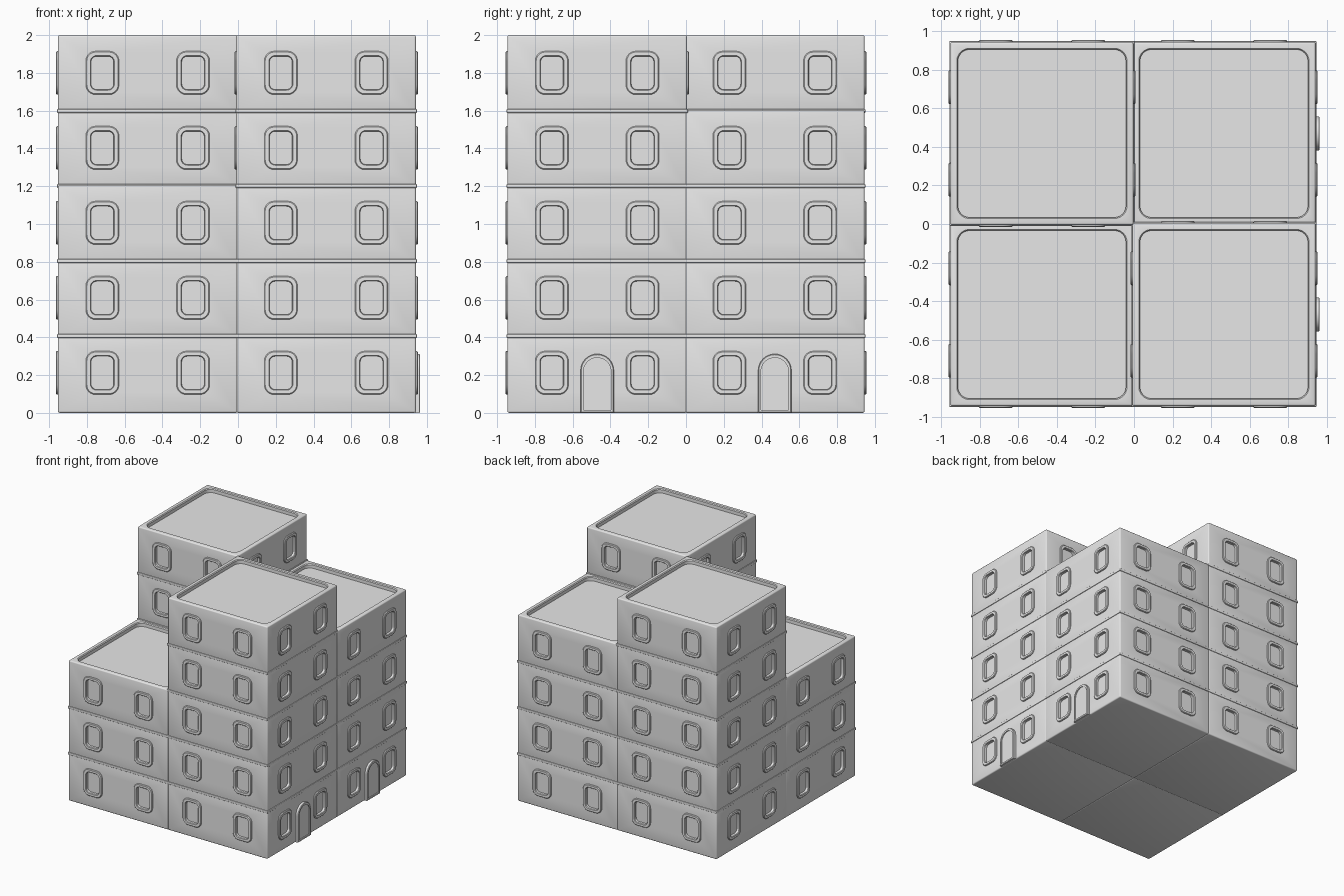
import bpy
import bmesh
from math import cos, sin, pi, radians
from mathutils import Matrix, Vector

if "Cube" in bpy.data.objects:
    bpy.data.objects.remove(bpy.data.objects["Cube"])

PITCH, HEIGHT, HALF = 0.397, 0.412, 0.475
WINDOW_Z, WINDOW_X = 0.212, 0.24

grey = bpy.data.materials.new("light_grey")
grey.use_nodes = True
grey.diffuse_color = (0.8, 0.8, 0.8, 1)
grey.node_tree.nodes["Principled BSDF"].inputs["Base Color"].default_value = grey.diffuse_color


def rounded_rect(w, h, r, n=6):
    points = []
    for k, (sx, sy) in enumerate([(1, 1), (-1, 1), (-1, -1), (1, -1)]):
        for i in range(n + 1):
            a = pi / 2 * (k + i / n)
            points.append((sx * (w / 2 - r) + r * cos(a), sy * (h / 2 - r) + r * sin(a)))
    return points


def arch(w, bottom, top, n=16):
    r = w / 2
    curve = [(r * cos(pi * i / n), top - r + r * sin(pi * i / n)) for i in range(n + 1)]
    return curve + [(-r, bottom), (r, bottom)]


def loft(bm, matrix, loops, closed=False):
    """Join outlines placed at rising or sinking depths and cap the last one."""
    rings = [[bm.verts.new(matrix @ Vector((u, v, w))) for u, v in outline]
             for outline, w in loops]
    for a, b in zip(rings, rings[1:]):
        for i in range(len(a)):
            j = (i + 1) % len(a)
            bm.faces.new((a[i], a[j], b[j], b[i]))
    bm.faces.new(rings[-1])
    if closed:
        bm.faces.new(rings[0][::-1])


def box(bm, half, z0, z1, bevel):
    size = Matrix.Diagonal((2 * half, 2 * half, z1 - z0, 1))
    made = bmesh.ops.create_cube(bm, size=1, matrix=Matrix.Translation((0, 0, (z0 + z1) / 2)) @ size)
    edges = {e for v in made["verts"] for e in v.link_edges}
    bmesh.ops.bevel(bm, geom=list(edges), offset=bevel, segments=3, profile=0.5, affect='EDGES')


def make(name, bm, smooth=True):
    mesh = bpy.data.meshes.new(name)
    bm.to_mesh(mesh)
    bm.free()
    mesh.materials.append(grey)
    ob = bpy.data.objects.new(name, mesh)
    bpy.context.collection.objects.link(ob)
    if smooth:
        shade(ob)
    return ob


def select(ob):
    bpy.ops.object.select_all(action='DESELECT')
    ob.select_set(True)
    bpy.context.view_layer.objects.active = ob


def shade(ob):
    select(ob)
    bpy.ops.object.shade_smooth_by_angle(angle=radians(35))


def cut(ob, cutter):
    mod = ob.modifiers.new("cut", 'BOOLEAN')
    mod.operation, mod.object, mod.solver = 'DIFFERENCE', cutter, 'EXACT'
    select(ob)
    bpy.ops.object.modifier_apply(modifier=mod.name)
    bpy.data.objects.remove(cutter)


def wall(side, x, z):
    """Frame on a wall: u along it, v up, w outward."""
    local = Matrix(((1, 0, 0, x), (0, 0, -1, -HALF), (0, 1, 0, z), (0, 0, 0, 1)))
    return Matrix.Rotation(side * pi / 2, 4, 'Z') @ local


window_spots = [wall(s, x, WINDOW_Z) for s in range(4) for x in (-WINDOW_X, WINDOW_X)]


# One storey block with eight window openings; the top storey also has a sunken roof
def storey(name, roof):
    bm = bmesh.new()
    box(bm, HALF, 0, HEIGHT, 0.01)
    ob = make(name, bm, smooth=False)
    bm = bmesh.new()
    hole = rounded_rect(0.15, 0.205, 0.04)
    for spot in window_spots:
        loft(bm, spot, [(hole, -0.025), (hole, 0.03)], closed=True)
    if roof:
        low, high = rounded_rect(0.872, 0.872, 0.06), rounded_rect(0.884, 0.884, 0.066)
        loft(bm, Matrix.Translation((0, 0, HEIGHT)),
             [(low, -0.035), (low, -0.007), (high, 0), (high, 0.03)], closed=True)
    cut(ob, make("cutter", bm, smooth=False))
    shade(ob)
    return ob


# Raised window frames with sunken panes, shared by every storey
def window_set():
    bm = bmesh.new()
    outer, edge = rounded_rect(0.176, 0.23, 0.052), rounded_rect(0.166, 0.22, 0.047)
    lip, inner = rounded_rect(0.128, 0.184, 0.034), rounded_rect(0.12, 0.176, 0.03)
    for spot in window_spots:
        loft(bm, spot, [(outer, -0.005), (outer, 0.006), (edge, 0.011),
                        (lip, 0.011), (inner, 0.006), (inner, -0.014)])
    return make("window_frames", bm)


# Thin ledge where two storeys meet
def ledge():
    bm = bmesh.new()
    box(bm, HALF + 0.005, 0, 0.02, 0.004)
    return make("storey_ledge", bm)


templates = {"storey": storey("storey", False), "top_storey": storey("top_storey", True),
             "window_frames": window_set(), "storey_ledge": ledge()}
meshes = {name: ob.data for name, ob in templates.items()}
for ob in templates.values():
    bpy.data.objects.remove(ob)


def place(part, tower, x, y, z):
    ob = bpy.data.objects.new(f"{tower}_{part}", meshes[part])
    ob.location = (x, y, z)
    bpy.context.collection.objects.link(ob)


# Four towers of different heights
towers = {"front_right_tower": (-0.478, -0.47, 3), "front_left_tower": (0.467, -0.47, 5),
          "back_left_tower": (0.467, 0.47, 4), "back_right_tower": (-0.478, 0.47, 5)}
for tower, (x, y, count) in towers.items():
    for k in range(count):
        z = k * PITCH
        place("top_storey" if k == count - 1 else "storey", tower, x, y, z)
        place("window_frames", tower, x, y, z)
        if k:
            place("storey_ledge", tower, x, y, z)

# Arched doors on the left side
for name in ("front_left_tower", "back_left_tower"):
    x, y, _ = towers[name]
    bm = bmesh.new()
    outer, edge = arch(0.176, 0, 0.312), arch(0.168, 0.004, 0.308)
    inner = arch(0.146, 0.016, 0.292)
    loft(bm, wall(1, 0, 0), [(outer, -0.005), (outer, 0.018), (edge, 0.022),
                             (inner, 0.022), (inner, 0.014)])
    door = make(name.replace("tower", "door"), bm)
    door.location = (x, y, 0)
